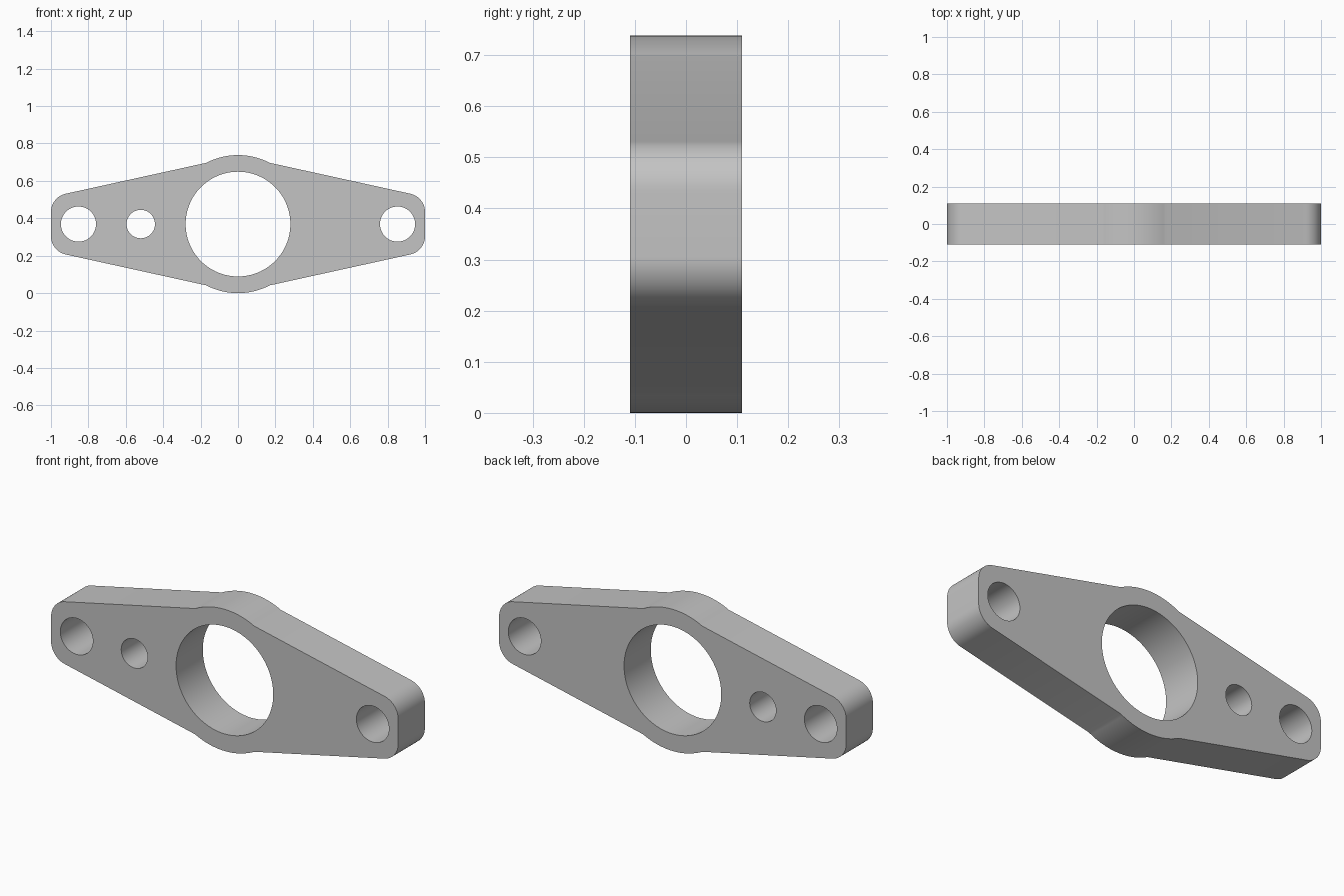
import bpy, bmesh
from math import sin, cos, pi, radians, sqrt, atan2

if "Cube" in bpy.data.objects:
    bpy.data.objects.remove(bpy.data.objects["Cube"], do_unlink=True)

HUB_R = 0.369          # outer hub radius, also half the height
HALF_DEPTH = 0.11
CORNER_R = 0.10
SHOULDER_X = 0.17      # where the hub meets the tapered arm
TAPER = radians(12.4)


def arc(cx, cz, r, start, end, n):
    return [(cx + r * cos(start + (end - start) * i / n),
             cz + r * sin(start + (end - start) * i / n)) for i in range(n + 1)]


# Quarter outline: rounded arm corner, straight taper, hub arc
shoulder_z = sqrt(HUB_R ** 2 - SHOULDER_X ** 2)
corner_x = 1 - CORNER_R
tangent_x = corner_x + CORNER_R * sin(TAPER)
tangent_z = shoulder_z - (tangent_x - SHOULDER_X) * sin(TAPER) / cos(TAPER)
corner_z = tangent_z - CORNER_R * cos(TAPER)
quarter = arc(corner_x, corner_z, CORNER_R, 0, pi / 2 - TAPER, 14)
quarter += arc(0, 0, HUB_R, atan2(shoulder_z, SHOULDER_X), pi / 2, 12)

# Mirror the quarter into a full closed outline
half = quarter + [(-x, z) for x, z in reversed(quarter[:-1])]
outline = half + [(x, -z) for x, z in reversed(half)]

# Bore, two bolt holes and one smaller pin hole
holes = [(0, 0.28, 96), (-0.853, 0.094, 48), (0.853, 0.094, 48), (-0.52, 0.076, 48)]
loops = [outline] + [arc(x, 0, r, 0, 2 * pi, n)[:-1] for x, r, n in holes]

# Filled profile with thickness
curve = bpy.data.curves.new("flange_profile", "CURVE")
curve.dimensions = "2D"
curve.fill_mode = "BOTH"
curve.extrude = HALF_DEPTH
for loop in loops:
    spline = curve.splines.new("POLY")
    spline.points.add(len(loop) - 1)
    for point, (x, z) in zip(spline.points, loop):
        point.co = (x, z, 0, 1)
    spline.use_cyclic_u = True
plate = bpy.data.objects.new("flange_plate", curve)
bpy.context.collection.objects.link(plate)
plate.rotation_euler.x = pi / 2
plate.location.z = HUB_R

# Convert to a welded mesh
bpy.ops.object.select_all(action="DESELECT")
plate.select_set(True)
bpy.context.view_layer.objects.active = plate
bpy.ops.object.convert(target="MESH")
plate = bpy.context.object
plate.name = "flange_plate"
bm = bmesh.new()
bm.from_mesh(plate.data)
bmesh.ops.remove_doubles(bm, verts=bm.verts, dist=0.0001)
bmesh.ops.recalc_face_normals(bm, faces=bm.faces)
bm.to_mesh(plate.data)
bm.free()

# Plain grey metal
grey = bpy.data.materials.new("light grey")
grey.use_nodes = True
colour = (0.55, 0.55, 0.55, 1)
grey.diffuse_color = colour
grey.node_tree.nodes["Principled BSDF"].inputs["Base Color"].default_value = colour
plate.data.materials.clear()
plate.data.materials.append(grey)
bpy.ops.object.shade_smooth_by_angle(angle=radians(30))
